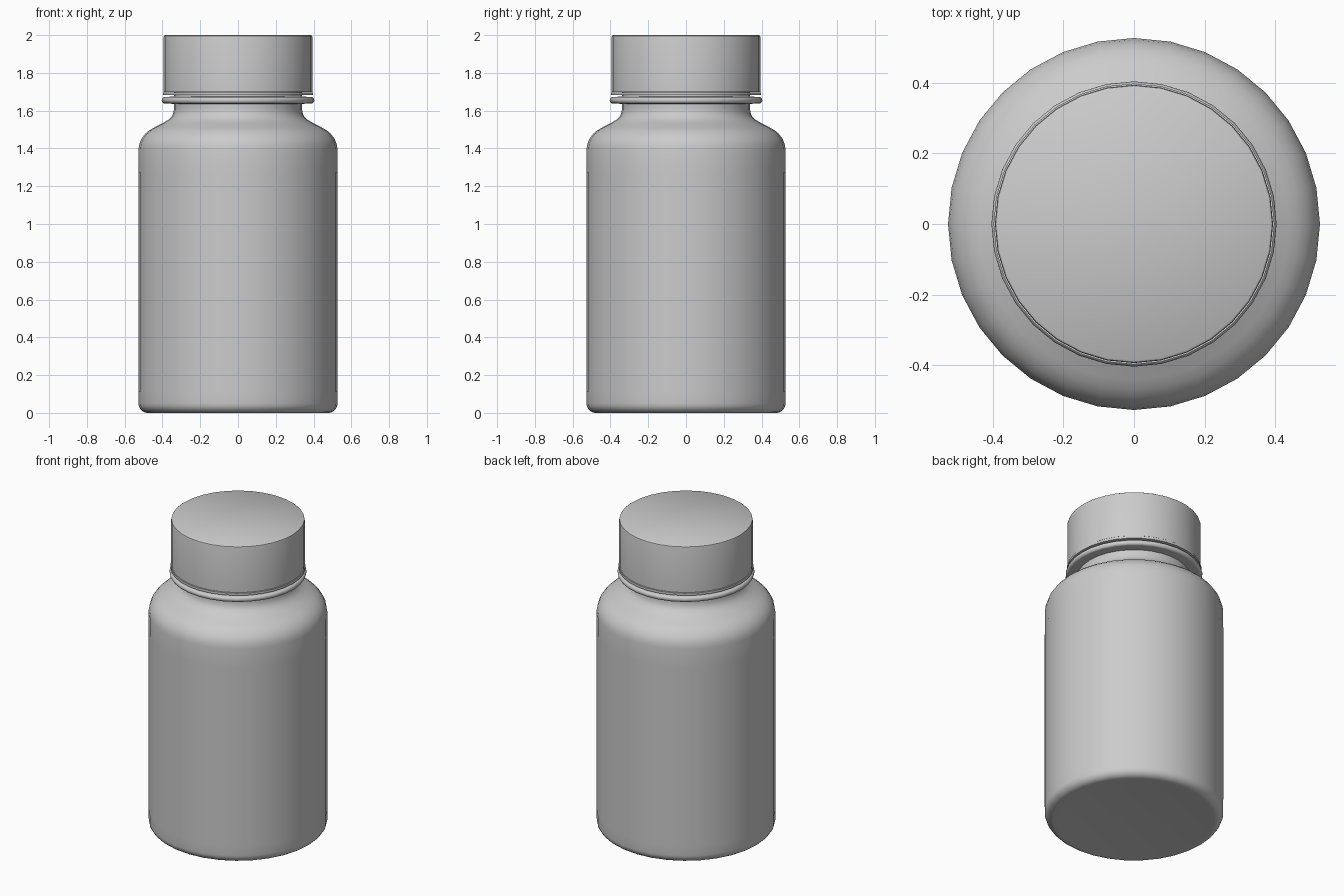
import bpy, bmesh, math

if "Cube" in bpy.data.objects:
    bpy.data.objects.remove(bpy.data.objects["Cube"])

SIDES = 32


def lathe(name, profile, closed=False):
    """Spin an (r, z) profile around z; ends on the axis become flat caps."""
    bm = bmesh.new()
    rings = []
    for r, z in profile:
        if r == 0:
            rings.append([bm.verts.new((0, 0, z))] * SIDES)
        else:
            rings.append([bm.verts.new((r * math.cos(2 * math.pi * i / SIDES),
                                        r * math.sin(2 * math.pi * i / SIDES), z))
                          for i in range(SIDES)])
    pairs = list(zip(rings, rings[1:]))
    if closed:
        pairs.append((rings[-1], rings[0]))
    for a, b in pairs:
        for i in range(SIDES):
            j = (i + 1) % SIDES
            bm.faces.new(list(dict.fromkeys((a[i], a[j], b[j], b[i]))))
    mesh = bpy.data.meshes.new(name)
    bm.to_mesh(mesh)
    bm.free()
    ob = bpy.data.objects.new(name, mesh)
    bpy.context.collection.objects.link(ob)
    bpy.context.view_layer.objects.active = ob
    ob.select_set(True)
    bpy.ops.object.shade_smooth_by_angle(angle=math.radians(35))
    ob.select_set(False)
    return ob


def arc(cr, cz, rad, start, end, steps):
    return [(cr + rad * math.cos(math.radians(start + (end - start) * k / steps)),
             cz + rad * math.sin(math.radians(start + (end - start) * k / steps)))
            for k in range(steps + 1)]


R = 0.527

# Bottle: base fillet, wall, rounded shoulder, neck, support bead, hidden mouth
bottle = [(0, 0.003), (0.45, 0.003), (0.475, 0)]
bottle += arc(R - 0.05, 0.05, 0.05, -80, 0, 5)
bottle += [(R, 0.11), (R, 1.275), (R, 1.395), (0.522, 1.425), (0.511, 1.452),
           (0.492, 1.477), (0.468, 1.497), (0.44, 1.513), (0.40, 1.533),
           (0.37, 1.551), (0.351, 1.569), (0.342, 1.588), (0.339, 1.61),
           (0.339, 1.636), (0.385, 1.638)]
bottle += arc(0.386, 1.655, 0.018, -70, 70, 6)
bottle += [(0.34, 1.675), (0.34, 1.95), (0, 1.95)]
lathe("bottle", bottle)

# Label: thin sleeve around the wall
lathe("label", [(R + 0.001, 0.11), (R + 0.001, 1.275)])

# Cap: hollow shell with a small bevel on the top edge
lathe("cap", [(0, 1.965), (0.36, 1.965), (0.36, 1.70), (0.394, 1.70),
              (0.394, 1.988), (0.392, 1.996), (0.386, 2.0), (0, 2.0)])

# Tamper band: narrow ring under the cap
lathe("tamper_band", [(0.345, 1.682), (0.398, 1.682), (0.398, 1.697), (0.345, 1.697)],
      closed=True)
